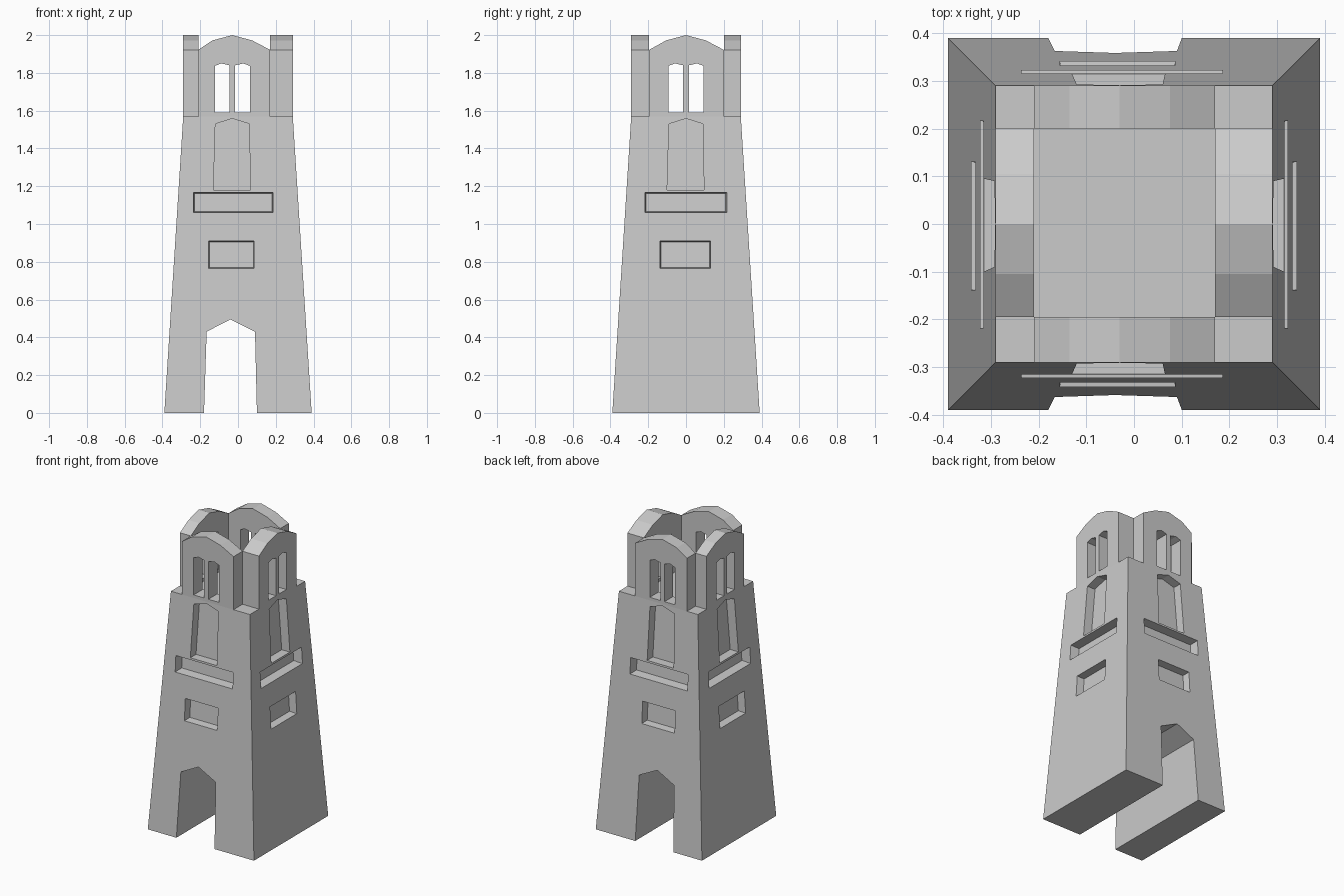
import bpy, bmesh

if "Cube" in bpy.data.objects:
    bpy.data.objects.remove(bpy.data.objects["Cube"])

BASE, TOP, SHOULDER = 0.39, 0.29, 1.57   # half widths and height of the tapered shaft

# (u along wall, w outwards, z up) -> world, for each side of the tower
SIDES = {
    "front": lambda u, w, z: (u, -w, z),
    "back":  lambda u, w, z: (u, w, z),
    "right": lambda u, w, z: (w, u, z),
    "left":  lambda u, w, z: (-w, u, z),
}


def loft(name, ring_a, ring_b):
    """Closed solid between two matching rings of points."""
    bm = bmesh.new()
    a = [bm.verts.new(p) for p in ring_a]
    b = [bm.verts.new(p) for p in ring_b]
    n = len(a)
    bm.faces.new(a)
    bm.faces.new(b)
    for i in range(n):
        bm.faces.new((a[i], a[(i + 1) % n], b[(i + 1) % n], b[i]))
    bmesh.ops.recalc_face_normals(bm, faces=bm.faces)
    me = bpy.data.meshes.new(name)
    bm.to_mesh(me)
    bm.free()
    ob = bpy.data.objects.new(name, me)
    bpy.context.collection.objects.link(ob)
    return ob


def prism(name, side, profile, w0, w1):
    f = SIDES[side]
    return loft(name, [f(u, w0, z) for u, z in profile], [f(u, w1, z) for u, z in profile])


def recess_cutter(name, side, profile, depth, taper=0.0):
    """Cutter whose ends lie parallel to the sloping wall."""
    f = SIDES[side]
    us, zs = zip(*profile)
    cu, cz = (min(us) + max(us)) / 2, (min(zs) + max(zs)) / 2

    def ring(off):
        pts = []
        for u, z in profile:
            w = BASE + (TOP - BASE) * z / SHOULDER + off
            su = (u > cu + 0.01) - (u < cu - 0.01)
            sz = 1 if z > cz else -1
            pts.append(f(u + su * taper * off, w, z + sz * taper * off))
        return pts
    return loft(name, ring(0.02), ring(-depth))


def cut(target, cutter):
    m = target.modifiers.new("cut", 'BOOLEAN')
    m.operation = 'DIFFERENCE'
    m.solver = 'EXACT'
    m.object = cutter
    bpy.context.view_layer.objects.active = target
    bpy.ops.object.modifier_apply(modifier=m.name)
    bpy.data.objects.remove(cutter, do_unlink=True)


def rect(u0, u1, z0, z1):
    return [(u0, z0), (u1, z0), (u1, z1), (u0, z1)]


# Tapered shaft
CORNERS = ((-1, -1), (1, -1), (1, 1), (-1, 1))
shaft = loft("tower_shaft",
             [(x * BASE, y * BASE, 0) for x, y in CORNERS],
             [(x * TOP, y * TOP, SHOULDER) for x, y in CORNERS])

# Passage running from front to back; sides continued below the ground
door = [(-0.181, -0.03), (0.101, -0.03), (0.09, 0.43), (-0.04, 0.495), (-0.166, 0.43)]
cut(shaft, prism("passage_cutter", "front", door, -0.6, 0.6))

# Niche, long slot and small panel sunk into every side
for side in SIDES:
    fb = side in ("front", "back")
    c = -0.03 if fb else 0.0
    niche = [(c - 0.1, 1.18), (c + 0.095, 1.18), (c + 0.09, 1.53), (c, 1.558), (c - 0.09, 1.53)]
    slot = rect(-0.236, 0.186, 1.06, 1.167) if fb else rect(-0.218, 0.216, 1.06, 1.167)
    panel = rect(-0.155, 0.086, 0.765, 0.91) if fb else rect(-0.138, 0.13, 0.765, 0.91)
    cut(shaft, recess_cutter("niche_cutter", side, niche, 0.06))
    cut(shaft, recess_cutter("slot_cutter", side, slot, 0.06, 0.1))
    cut(shaft, recess_cutter("panel_cutter", side, panel, 0.05, 0.1))

# Belfry walls with arched tops and paired windows; corners stay open
WALLS = {  # side: (u start, u end, arch centre, inner face)
    "front": (-0.21, 0.17, -0.03, 0.195),
    "back":  (-0.21, 0.17, -0.03, 0.20),
    "right": (-0.195, 0.20, 0.0, 0.17),
    "left":  (-0.195, 0.20, 0.0, 0.21),
}
for side, (u0, u1, c, inner) in WALLS.items():
    outline = [(u0, SHOULDER), (u1, SHOULDER), (u1, 1.922), (c + 0.105, 1.972),
               (c, 2.0), (c - 0.105, 1.972), (u0, 1.922)]
    wall = prism(side + "_belfry_wall", side, outline, inner, TOP)
    for s in (-1, 1):
        window = [(c + s * 0.015, 1.59), (c + s * 0.093, 1.59), (c + s * 0.093, 1.837),
                  (c + s * 0.058, 1.85), (c + s * 0.015, 1.84)]
        cut(wall, prism("window_cutter", side, window, 0.1, 0.4))
